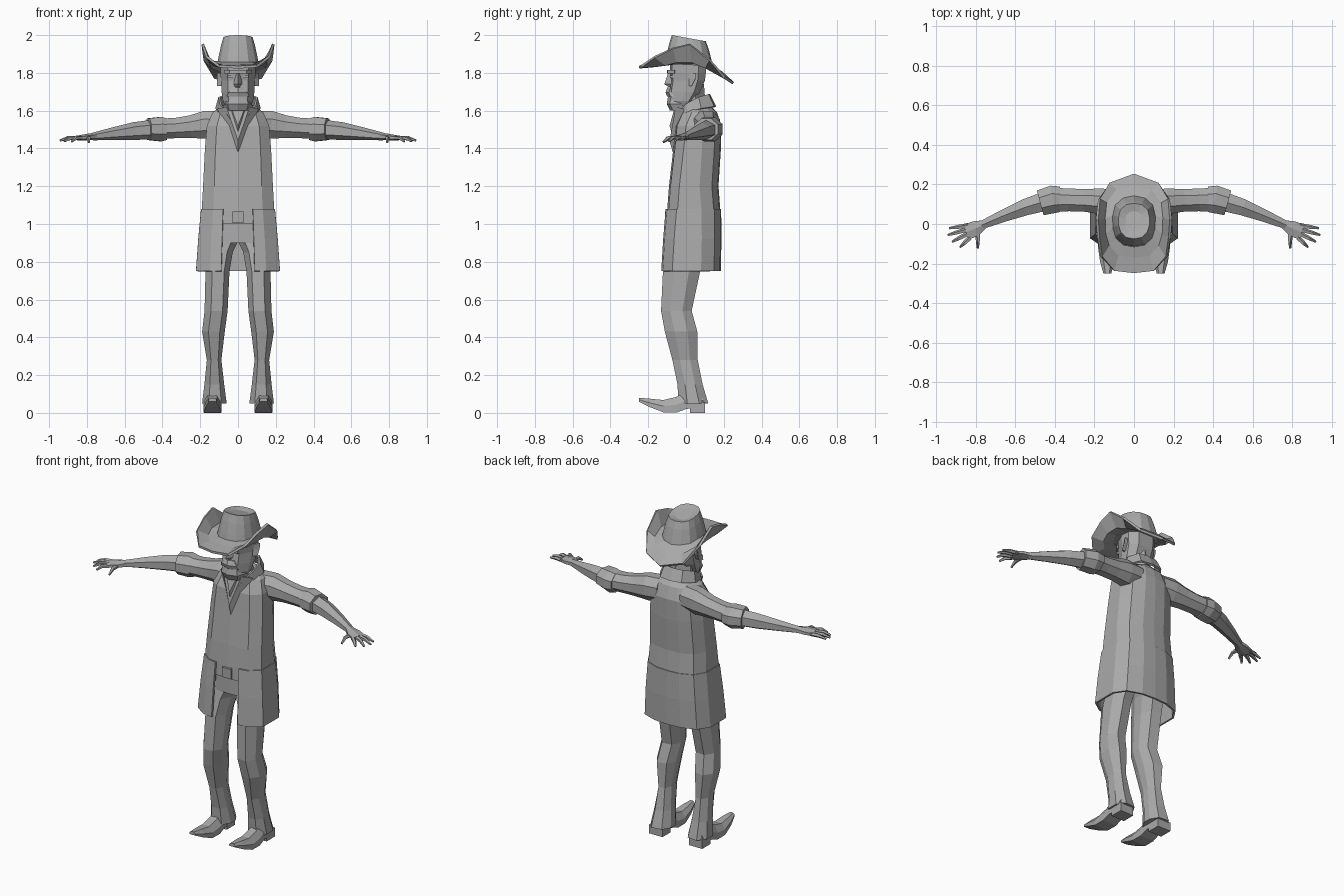
import bpy, bmesh, math
from mathutils import Vector

grey = bpy.data.materials.new("plain_grey")
grey.diffuse_color = (0.4, 0.4, 0.4, 1)


def loft(name, rings, closed=True, caps=True, mirror=False, thick=0.0):
    """Skin a stack of equal point rings with flat faces."""
    bm = bmesh.new()
    vs = [[bm.verts.new(p) for p in r] for r in rings]
    n = len(vs[0])
    for a, b in zip(vs, vs[1:]):
        for i in range(n if closed else n - 1):
            j = (i + 1) % n
            bm.faces.new((a[i], a[j], b[j], b[i]))
    if caps and closed:
        bm.faces.new(vs[0][::-1])
        bm.faces.new(vs[-1])
    bmesh.ops.recalc_face_normals(bm, faces=bm.faces)
    me = bpy.data.meshes.new(name)
    bm.to_mesh(me)
    bm.free()
    me.materials.append(grey)
    ob = bpy.data.objects.new(name, me)
    bpy.context.collection.objects.link(ob)
    if thick:
        m = ob.modifiers.new("thickness", 'SOLIDIFY')
        m.thickness, m.offset = thick, 0
    if mirror:
        ob.modifiers.new("mirror", 'MIRROR')
    return ob


def sym(half):
    """Complete a half ring given on +x."""
    return half + [(-x, y, z) for x, y, z in reversed(half) if x > 1e-6]


def tube(name, pts, n=6, mirror=True):
    """Tapered limb; points are x, y, z, half width, half height."""
    c = [Vector(p[:3]) for p in pts]
    rings = []
    for i, p in enumerate(pts):
        d = (c[min(i + 1, len(c) - 1)] - c[max(i - 1, 0)]).normalized()
        s = d.cross(Vector((0, 0, 1))).normalized()
        u = s.cross(d)
        ang = [2 * math.pi * (k + 0.5) / n for k in range(n)]
        rings.append([c[i] + s * p[3] * math.cos(a) + u * p[4] * math.sin(a) for a in ang])
    return loft(name, rings, mirror=mirror)


def box(name, x0, x1, y0, y1, z0, z1, mirror=False):
    ring = lambda z: [(x0, y0, z), (x1, y0, z), (x1, y1, z), (x0, y1, z)]
    return loft(name, [ring(z0), ring(z1)], mirror=mirror)


def coat_half(z, w, yf, yb, gap=0.0):
    return [(gap, yf, z), (w * .68, yf + .008, z), (w, yf + .055, z), (w, yb - .1, z),
            (w * .8, yb - .035, z), (w * .4, yb - .005, z), (0, yb, z)]


# Coat: closed body, then a skirt split at the front
loft("coat_body", [sym(coat_half(*r)) for r in (
    (1.07, .192, -.10, .182), (1.2, .185, -.09, .172), (1.4, .175, -.067, .185),
    (1.52, .165, -.055, .188), (1.59, .135, -.025, .165), (1.63, .08, .0, .125))])
loft("coat_skirt", [coat_half(z, w, f, b, g) + [(-x, y, zz) for x, y, zz in
     reversed(coat_half(z, w, f, b, g)[:-1])] for z, w, f, b, g in (
    (.75, .217, -.125, .178, .088), (.92, .205, -.115, .182, .083),
    (1.08, .19, -.102, .18, .078))], closed=False, thick=.012)

# Neckerchief hanging in a V
def vee(name, w, zt, zb, y):
    loft(name, [[(w, y + .055, zt), (0, y - .005, zb), (-w, y + .055, zt)],
                [(w * .55, y + .01, zt + .01), (0, y - .022, zb + .06),
                 (-w * .55, y + .01, zt + .01)]])
vee("lapel_v", .11, 1.61, 1.38, -.065)
vee("neckerchief", .08, 1.625, 1.46, -.065)

# Stand collar, high at the back
loft("collar", [
    [(x, y, z) for x, y, z in h[::1]] + [(-x, y, z) for x, y, z in h[-2::-1]] for h in (
        [(.035, -.06, 1.55), (.10, .0, 1.59), (.115, .08, 1.61), (.07, .145, 1.62), (0, .155, 1.62)],
        [(.055, -.05, 1.58), (.092, .0, 1.635), (.098, .065, 1.67), (.06, .115, 1.685), (0, .122, 1.685)])],
    closed=False, thick=.012)

# Hips, belt and buckle
def hip_ring(z, w, yf, yb):
    return sym([(0, yf, z), (w * .6, yf + .005, z), (w, yf + .06, z), (w, yb - .05, z), (0, yb, z)])
loft("hips", [hip_ring(.9, .155, -.088, .13), hip_ring(1.09, .15, -.085, .14)])
loft("belt", [hip_ring(1.0, .165, -.103, .15), hip_ring(1.07, .16, -.1, .15)])
box("buckle", -.03, .03, -.112, -.09, 1.005, 1.065)

# Trouser legs
def leg_ring(z, xi, xo, yf, yb):
    m, d = (xi + xo) / 2, yb - yf
    q = (xo - xi) * .22
    return [(xi + q, yf + d * .05, z), (m + q, yf, z), (xo, yf + d * .3, z), (xo, yb - d * .3, z),
            (m + q, yb, z), (xi + q, yb - d * .05, z), (xi, yb - d * .35, z), (xi, yf + d * .35, z)]
loft("trouser_leg", [leg_ring(*r) for r in (
    (.05, .06, .19, -.04, .118), (.15, .073, .178, -.045, .088), (.28, .088, .165, -.072, .062),
    (.43, .07, .19, -.112, .06), (.54, .055, .177, -.132, .03), (.75, .045, .172, -.122, .075),
    (.85, .028, .165, -.1, .11), (.9, .004, .16, -.088, .125), (1.0, .002, .15, -.075, .13))], mirror=True)

# Boots with turned-up toes
loft("boot", [[(.135 - w, y, b), (.135 + w, y, b), (.135 + w, y, (b + t) / 2), (.135 + w * .5, y, t),
               (.135 - w * .5, y, t), (.135 - w, y, (b + t) / 2)] for y, b, t, w in (
    (-.25, .06, .08, .02), (-.19, .03, .075, .037), (-.12, .003, .068, .047),
    (-.05, .002, .085, .047), (0, .02, .11, .045), (.09, .035, .1, .04))], mirror=True)
box("boot_heel", .09, .18, .02, .1, 0, .055, mirror=True)

# Sleeves, rolled cuffs and forearms
tube("sleeve", [(.09, .1, 1.53, .08, .075), (.17, .115, 1.525, .07, .08), (.25, .12, 1.515, .062, .065),
                (.33, .122, 1.508, .062, .058), (.4, .122, 1.505, .066, .058)], 8)
tube("cuff", [(.375, .125, 1.502, .07, .062), (.41, .125, 1.502, .076, .07), (.475, .107, 1.502, .07, .062)], 8)
tube("forearm", [(.45, .115, 1.50, .056, .052), (.55, .085, 1.492, .048, .047),
                 (.66, .042, 1.478, .036, .034), (.77, -.005, 1.463, .024, .02)])

# Hands
tube("palm", [(.755, .0, 1.464, .024, .02), (.80, -.022, 1.46, .044, .017), (.85, -.042, 1.455, .046, .013)])
for i, (x0, y0, x1, y1, z1) in enumerate(((.84, -.008, .935, -.022, 1.445), (.85, -.03, .942, -.056, 1.442),
                                         (.845, -.052, .92, -.09, 1.438), (.83, -.07, .88, -.117, 1.436),
                                         (.79, -.045, .79, -.122, 1.432))):
    xm, ym = x0 * .45 + x1 * .55, y0 * .45 + y1 * .55
    tube(f"finger_{i + 1}", [(x0, y0, 1.456, .013, .012), (xm, ym, 1.455, .011, .011),
                             (x1, y1, z1, .006, .006)], 5)

# Head with jaw, neck and facial parts
def head_ring(z, w, yf, yb):
    return sym([(0, yf, z), (w * .6, yf + .012, z), (w, yf * .35 + yb * .35, z),
                (w, yf * .1 + yb * .7, z), (w * .55, yb, z), (0, yb, z)])
loft("head", [head_ring(*r) for r in (
    (1.605, .06, -.078, .0), (1.65, .08, -.093, .035), (1.70, .087, -.09, .075),
    (1.76, .09, -.08, .1), (1.80, .093, -.086, .105), (1.87, .093, -.085, .105))])
loft("neck", [hip_ring(1.55, .07, -.03, .11), hip_ring(1.74, .065, -.02, .095)])
loft("nose", [sym([(0, y, z), (w, -.075, z)]) for z, w, y in (
    (1.725, .022, -.09), (1.74, .024, -.115), (1.8, .012, -.095))])
loft("brow", [sym([(0, -.1, z), (.045, -.098, z), (.075, -.06, z), (0, -.05, z)]) for z in (1.797, 1.815)])
loft("moustache", [sym([(0, y, z), (w, y + .018, z), (w, -.05, z)]) for z, w, y in (
    (1.675, .06, -.1), (1.695, .052, -.108), (1.722, .03, -.1))])
loft("beard", [sym([(0, y, z), (w, y + .016, z), (w + .02, -.02, z)]) for z, w, y in (
    (1.6, .045, -.085), (1.635, .055, -.102), (1.67, .045, -.096))])
box("eye", .025, .055, -.084, -.07, 1.772, 1.785, mirror=True)
loft("ear", [[(.088, y0, z), (.112, y1, z), (.088, y1, z)] for z, y0, y1 in (
    (1.73, .015, .03), (1.77, .01, .05), (1.80, .015, .055))], mirror=True)

# Hat: curled brim and tapered crown
inner = [(0, -.115, 1.85), (.055, -.105, 1.85), (.092, -.07, 1.85), (.108, -.02, 1.855),
         (.108, .04, 1.855), (.095, .09, 1.845), (.055, .125, 1.84), (0, .135, 1.835)]
middle = [(0, -.17, 1.842), (.08, -.16, 1.838), (.128, -.11, 1.845), (.147, -.05, 1.86),
          (.15, .03, 1.86), (.14, .105, 1.83), (.09, .17, 1.808), (0, .19, 1.80)]
outer = [(0, -.248, 1.83), (.10, -.237, 1.835), (.165, -.165, 1.885), (.18, -.07, 1.93),
         (.187, .02, 1.952), (.177, .125, 1.868), (.125, .205, 1.775), (0, .25, 1.745)]
loft("hat_brim", [sym(inner), sym(middle), sym(outer)], caps=False, thick=.014)


def crown_ring(k, ztop, tilt):
    return sym([(x * k, .015 + (y - .01) * k, ztop - tilt * y) for x, y, z in inner])
loft("hat_crown", [crown_ring(1.03, 1.842, .05), crown_ring(.96, 1.88, .08), crown_ring(.84, 1.94, .1),
                   crown_ring(.72, 1.985, .13), crown_ring(.4, 1.975, .1)])
